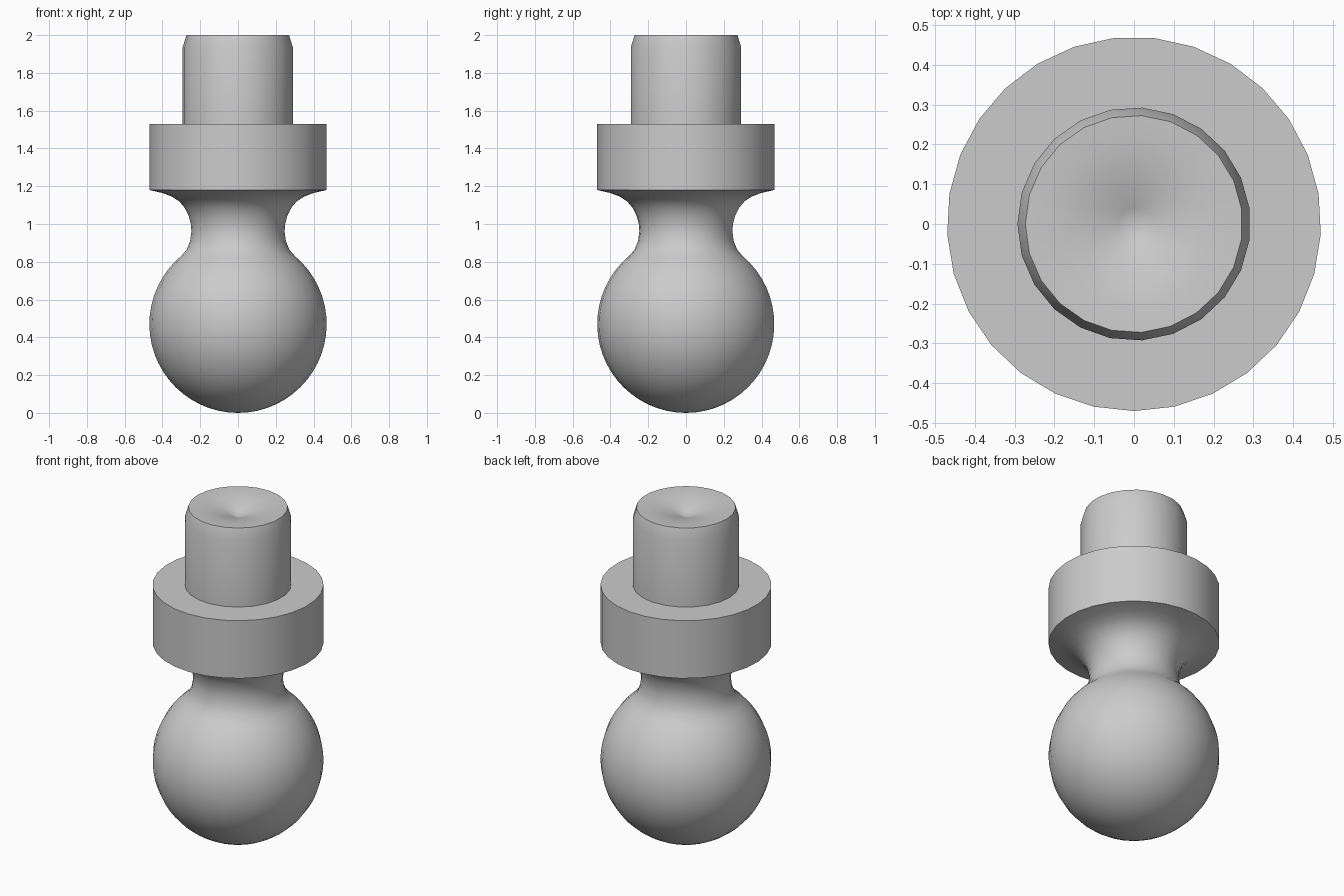
import bpy, bmesh
from math import pi, sin, cos, radians, atan2

cube = bpy.data.objects.get("Cube")
if cube:
    bpy.data.objects.remove(cube, do_unlink=True)

steel = bpy.data.materials.new("plain_grey")
steel.use_nodes = True
grey = (0.6, 0.6, 0.6, 1)
steel.diffuse_color = grey
steel.node_tree.nodes["Principled BSDF"].inputs["Base Color"].default_value = grey


def lathe(name, profile, sides, start):
    """Revolve (radius, height) points around z; radius 0 makes a pole."""
    bm = bmesh.new()
    rings = []
    for r, z in profile:
        if r < 1e-5:
            rings.append([bm.verts.new((0, 0, z))] * sides)
        else:
            angles = [start + 2 * pi * i / sides for i in range(sides)]
            rings.append([bm.verts.new((r * cos(a), r * sin(a), z)) for a in angles])
    for low, high in zip(rings, rings[1:]):
        for i in range(sides):
            j = (i + 1) % sides
            corners = list(dict.fromkeys((low[i], low[j], high[j], high[i])))
            bm.faces.new(corners)
    bmesh.ops.recalc_face_normals(bm, faces=bm.faces)
    mesh = bpy.data.meshes.new(name)
    bm.to_mesh(mesh)
    bm.free()
    mesh.materials.append(steel)
    obj = bpy.data.objects.new(name, mesh)
    bpy.context.collection.objects.link(obj)
    bpy.ops.object.select_all(action='DESELECT')
    obj.select_set(True)
    bpy.context.view_layer.objects.active = obj
    bpy.ops.object.shade_smooth_by_angle(angle=radians(32))
    return obj


# Ball, flared neck and collar in one profile
R = 0.47
steps = 22
end = pi / 2 + atan2(0.36, 0.302)
ball = [(R * sin(end * i / steps), R - R * cos(end * i / steps)) for i in range(steps + 1)]
neck = [(0.272, 0.865), (0.254, 0.91), (0.247, 0.96), (0.25, 1.0), (0.262, 1.045),
        (0.282, 1.085), (0.312, 1.12), (0.35, 1.145), (0.4, 1.164), (R, 1.18)]
collar = [(R, 1.53), (0, 1.53)]
lathe("ball_neck_and_collar", ball + neck + collar, 29, -pi / 2)

# Chamfered shaft with a shallow dimple in its end
shaft = [(0, 1.5), (0.293, 1.5), (0.293, 1.935), (0.273, 2.0),
         (0.21, 1.997), (0.15, 1.988), (0.09, 1.972), (0.04, 1.955), (0, 1.94)]
lathe("shaft", shaft, 23, pi)
